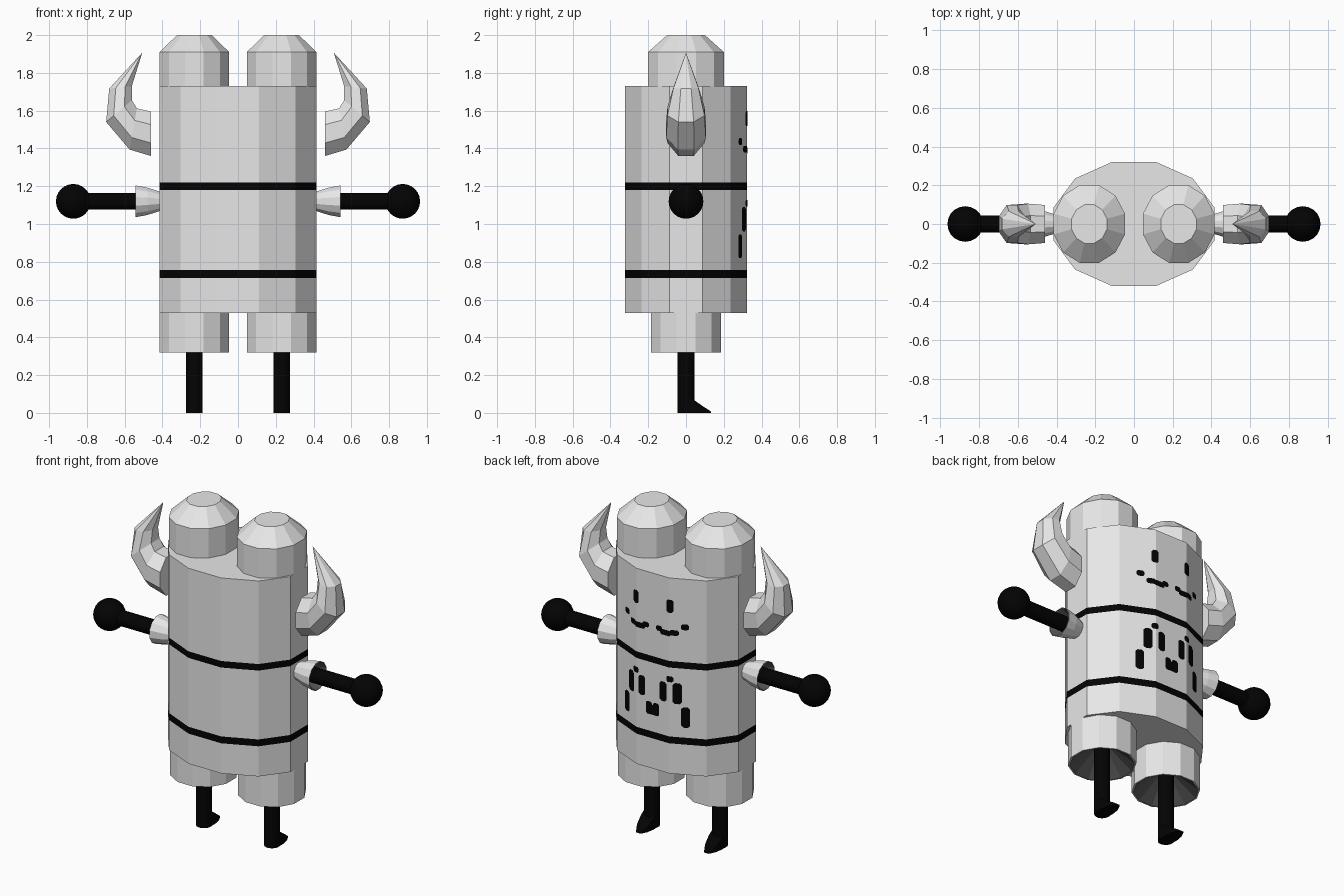
import bpy, bmesh, math
from mathutils import Vector, Matrix

if "Cube" in bpy.data.objects:
    bpy.data.objects.remove(bpy.data.objects["Cube"])


def material(name, rgb):
    m = bpy.data.materials.new(name)
    m.diffuse_color = (*rgb, 1)
    m.use_nodes = True
    m.node_tree.nodes["Principled BSDF"].inputs["Base Color"].default_value = m.diffuse_color
    return m


GREY = material("light grey", (0.8, 0.8, 0.8))
BLACK = material("black", (0.001, 0.001, 0.001))
DARK = material("dark grey", (0.1, 0.1, 0.1))


def finish(name, bm, mat, smooth=False, normals=True):
    if normals:
        bmesh.ops.recalc_face_normals(bm, faces=bm.faces)
    me = bpy.data.meshes.new(name)
    bm.to_mesh(me)
    bm.free()
    me.materials.append(mat)
    ob = bpy.data.objects.new(name, me)
    bpy.context.collection.objects.link(ob)
    if smooth:
        for p in me.polygons:
            p.use_smooth = True
    return ob


def bridge(bm, a, b):
    n = len(a)
    return [bm.faces.new((a[i], a[(i + 1) % n], b[(i + 1) % n], b[i])) for i in range(n)]


def lathe(name, rings, mat, n=12, squash=1.0, matrix=Matrix(), second=None, second_rows=()):
    """rings: (radius, height); squash scales local y; second_rows use the second material."""
    bm = bmesh.new()
    loops = []
    for r, z in rings:
        loops.append([bm.verts.new(matrix @ Vector((r * math.cos(a), r * squash * math.sin(a), z)))
                      for a in (2 * math.pi * (i + 0.5) / n for i in range(n))])
    for row, (a, b) in enumerate(zip(loops, loops[1:])):
        for f in bridge(bm, a, b):
            f.material_index = int(row in second_rows)
    bm.faces.new(loops[0][::-1])
    end = bm.faces.new(loops[-1])
    end.material_index = int(len(rings) - 2 in second_rows)
    ob = finish(name, bm, mat)
    if second:
        ob.data.materials.append(second)
    return ob


RX, RY = 0.43, 0.333

# Oval twelve-sided body with two dark bands
lathe("body", [(RX, z) for z in (0.53, 0.715, 0.757, 1.18, 1.22, 1.73)], GREY,
      squash=RY / RX, second=BLACK, second_rows=(1, 3))

for s, side in ((-1, "left"), (1, "right")):
    # Twin domed tops
    at = Matrix.Translation((s * 0.231, 0, 0))
    lathe(side + "_top_post", [(0.191, 1.70), (0.191, 1.91), (0.095, 2.0)], GREY,
          squash=1.09, matrix=at)
    # Hollow leg sleeve, dark inner cone rising to the leg
    lathe(side + "_leg_sleeve", [(0.191, 0.56), (0.191, 0.32), (0.182, 0.32), (0.04, 0.44)],
          GREY, matrix=at, second=DARK, second_rows=(2,))
    lathe(side + "_leg", [(0.045, 0), (0.045, 0.45)], BLACK, n=16, matrix=at)

    # Foot: wedge sloping down to a rounded toe
    bm = bmesh.new()
    half = [(-0.043, 0.0), (-0.043, 0.05), (-0.035, 0.095), (-0.016, 0.132)]
    outline = half + [(-x, y) for x, y in reversed(half)]
    low = [bm.verts.new((s * 0.231 + x, y, 0)) for x, y in outline]
    top = [bm.verts.new((s * 0.231 + x, y, 0.008 + max(0, 0.09 - y * 0.7))) for x, y in outline]
    bm.faces.new(low)
    for i in range(3):
        bm.faces.new((top[i], top[i + 1], top[6 - i], top[7 - i]))
    bridge(bm, low, top)
    finish(side + "_foot", bm, BLACK)

    # Arm with flared cuff, dark inside, and ball hand
    arm = Matrix.Translation((0, 0, 1.12)) @ Matrix.Rotation(s * math.pi / 2, 4, 'Y')
    lathe(side + "_cuff", [(0.045, 0.39), (0.055, 0.42), (0.075, 0.48), (0.087, 0.543),
                           (0.083, 0.543), (0.04, 0.45)], GREY, matrix=arm,
          second=DARK, second_rows=(4,))
    lathe(side + "_arm", [(0.045, 0.40), (0.045, 0.84)], BLACK, n=16, matrix=arm)
    bm = bmesh.new()
    bmesh.ops.create_uvsphere(bm, u_segments=20, v_segments=12, radius=0.092,
                              matrix=Matrix.Translation((s * 0.872, 0, 1.12)))
    finish(side + "_hand", bm, BLACK, smooth=True)

    # Horn: rings between outer and inner curve, half width in y, then the tip
    bm = bmesh.new()
    loops = []
    grow = 1 / math.cos(math.pi / 8)
    for ox, oz, ix, iz, w in ((0.46, 1.36, 0.46, 1.595, 0.098),
                              (0.574, 1.394, 0.535, 1.612, 0.105),
                              (0.698, 1.54, 0.562, 1.655, 0.098),
                              (0.682, 1.717, 0.562, 1.73, 0.066)):
        o, i = Vector((ox, 0, oz)), Vector((ix, 0, iz))
        ring = []
        for k in range(8):
            a = 2 * math.pi * (k + 0.5) / 8
            p = (o + i) / 2 + grow * ((o - i) / 2 * math.cos(a) + Vector((0, w * math.sin(a), 0)))
            ring.append(bm.verts.new((s * p.x, p.y, p.z)))
        loops.append(ring)
    for a, b in zip(loops, loops[1:]):
        bridge(bm, a, b)
    bm.faces.new(loops[0])
    tip = bm.verts.new((s * 0.507, 0, 1.907))
    for k in range(8):
        bm.faces.new((loops[-1][k], loops[-1][(k + 1) % 8], tip))
    finish(side + "_horn", bm, GREY)


def surface_y(x):
    """Depth of the faceted body wall on the decorated (+y) side."""
    pts = [(RX * math.cos(math.radians(d)), RY * math.sin(math.radians(d))) for d in (75, 45, 15)]
    x = abs(x)
    if x <= pts[0][0]:
        return pts[0][1]
    for (x0, y0), (x1, y1) in zip(pts, pts[1:]):
        if x <= x1:
            return y0 + (y1 - y0) * (x - x0) / (x1 - x0)
    return pts[-1][1]


def marks(name, items):
    """Thin chamfered plates (x, z, width, height) wrapped on the wall."""
    bm = bmesh.new()
    for x, z, w, h in items:
        c = min(w, h) * 0.25
        a, b = w / 2, h / 2
        bm.faces.new([bm.verts.new((x + p, 0, z + q)) for p, q in (
            (a, b - c), (a - c, b), (c - a, b), (-a, b - c),
            (-a, c - b), (c - a, -b), (a - c, -b), (a, c - b))])
    for d in (75, 45, 105, 135):
        bmesh.ops.bisect_plane(bm, geom=bm.verts[:] + bm.edges[:] + bm.faces[:],
                               plane_co=(RX * math.cos(math.radians(d)), 0, 0),
                               plane_no=(1, 0, 0))
    for v in bm.verts:
        v.co.y = surface_y(v.co.x) + 0.004
    for f in bm.faces:
        f.normal_update()
        if f.normal.y < 0:
            f.normal_flip()
    finish(name, bm, BLACK, normals=False)


def both(items):
    return [(s * x, z, w, h) for s in (-1, 1) for x, z, w, h in items]


# Face and chest pattern
marks("eyes", both([(0.115, 1.558, 0.042, 0.08)]))
marks("mouth", both([(0.045, 1.405, 0.042, 0.032), (0.087, 1.39, 0.07, 0.034),
                     (0.138, 1.396, 0.05, 0.034), (0.195, 1.436, 0.042, 0.036)]))
marks("chest_pattern", both([(0.115, 1.11, 0.042, 0.036), (0.072, 1.025, 0.045, 0.12),
                             (0.155, 1.025, 0.048, 0.128), (0.198, 0.882, 0.045, 0.125),
                             (0.024, 0.9, 0.042, 0.078)]) + [(0, 0.892, 0.05, 0.06)])
